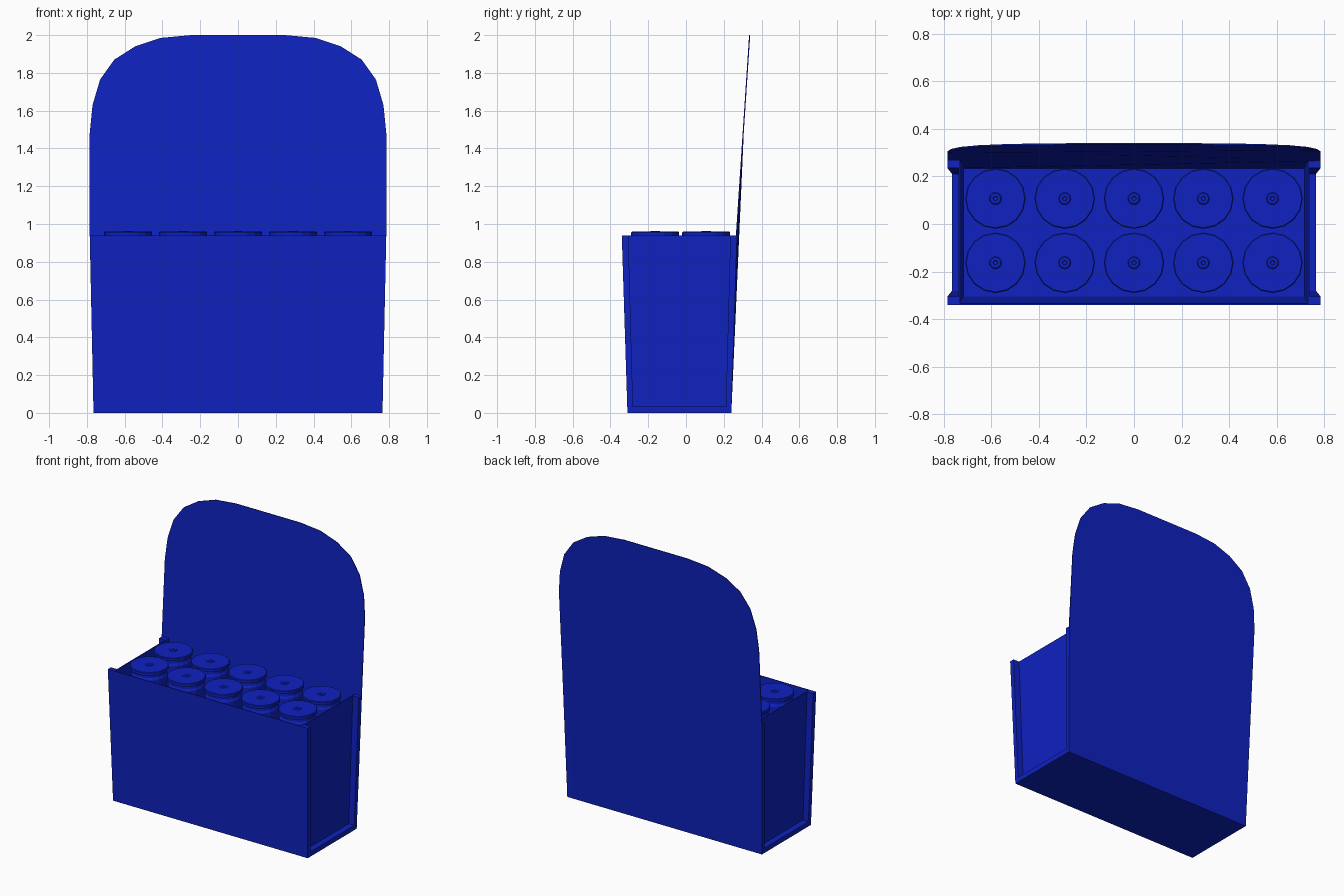
import bpy, bmesh
from math import cos, sin, pi

if "Cube" in bpy.data.objects:
    bpy.data.objects.remove(bpy.data.objects["Cube"], do_unlink=True)

blue = bpy.data.materials.new("deep blue")
blue.use_nodes = True
blue.diffuse_color = (0.0045, 0.016, 0.53, 1)
blue.node_tree.nodes["Principled BSDF"].inputs["Base Color"].default_value = blue.diffuse_color

RIM = 0.94      # height of the open box
FLOOR = 0.012   # thickness of the floor


def finish(name, bm):
    bmesh.ops.recalc_face_normals(bm, faces=bm.faces)
    mesh = bpy.data.meshes.new(name)
    bm.to_mesh(mesh)
    bm.free()
    mesh.materials.append(blue)
    obj = bpy.data.objects.new(name, mesh)
    bpy.context.collection.objects.link(obj)
    return obj


def loft(name, rings):
    """Closed solid through rings with equal point counts."""
    bm = bmesh.new()
    loops = [[bm.verts.new(p) for p in ring] for ring in rings]
    n = len(loops[0])
    for a, b in zip(loops, loops[1:]):
        for i in range(n):
            bm.faces.new((a[i], a[(i + 1) % n], b[(i + 1) % n], b[i]))
    bm.faces.new(loops[0])
    bm.faces.new(loops[-1])
    return finish(name, bm)


def rect(x0, x1, y0, y1, z):
    return [(x0, y0, z), (x1, y0, z), (x1, y1, z), (x0, y1, z)]


def tapered(name, low, high, z0=0.0, z1=RIM):
    return loft(name, [rect(*low, z0), rect(*high, z1)])


# Floor and front wall, leaning outward
tapered("floor", (-.765, .765, -.31, .24), (-.765, .765, -.31, .24), z1=FLOOR)
tapered("front_wall", (-.765, .765, -.31, -.304), (-.785, .785, -.34, -.334))

# Recessed end panels framed by corner posts and a bottom ledge
for side, s in (("left", 1), ("right", -1)):
    tapered(side + "_end_panel", (s * .716, s * .722, -.305, .235),
            (s * .732, s * .738, -.335, .265))
    tapered(side + "_bottom_ledge", (s * .716, s * .765, -.31, .24),
            (s * .716, s * .766, -.311, .241), z1=.035)
    tapered(side + "_front_post", (s * .716, s * .765, -.31, -.28),
            (s * .732, s * .785, -.34, -.305))
    tapered(side + "_back_post", (s * .716, s * .765, .21, .24),
            (s * .732, s * .785, .235, .27))

# Tall back card: flares to the rim, then a rounded top
half = [(.765, 0), (.785, RIM), (.785, 1.48), (.77, 1.63), (.73, 1.765),
        (.655, 1.87), (.545, 1.94), (.41, 1.985), (.25, 2.0)]
outline = half + [(-x, z) for x, z in reversed(half)]


def lean(z):
    return .24 + .03 * z / RIM if z < RIM else .27 + .07 * (z - RIM) / (2 - RIM)


loft("back_card", [[(x, lean(z) - t, z) for x, z in outline] for t in (.006, 0)])

# Two rows of five cartridges: (radius, height) profile with a rimmed head
profile = [(.118, FLOOR), (.118, .9), (.11, .915), (.11, .932), (.127, .938),
           (.127, .956), (.123, .96), (.026, .96), (.022, .964), (.010, .964), (.008, .961)]
SIDES = 16
for row, y in (("front", -.163), ("back", .107)):
    for i in range(5):
        x = (i - 2) * .2915
        loft(f"{row}_cartridge_{i + 1}",
             [[(x + r * cos(2 * pi * k / SIDES), y + r * sin(2 * pi * k / SIDES), z)
               for k in range(SIDES)] for r, z in profile])
